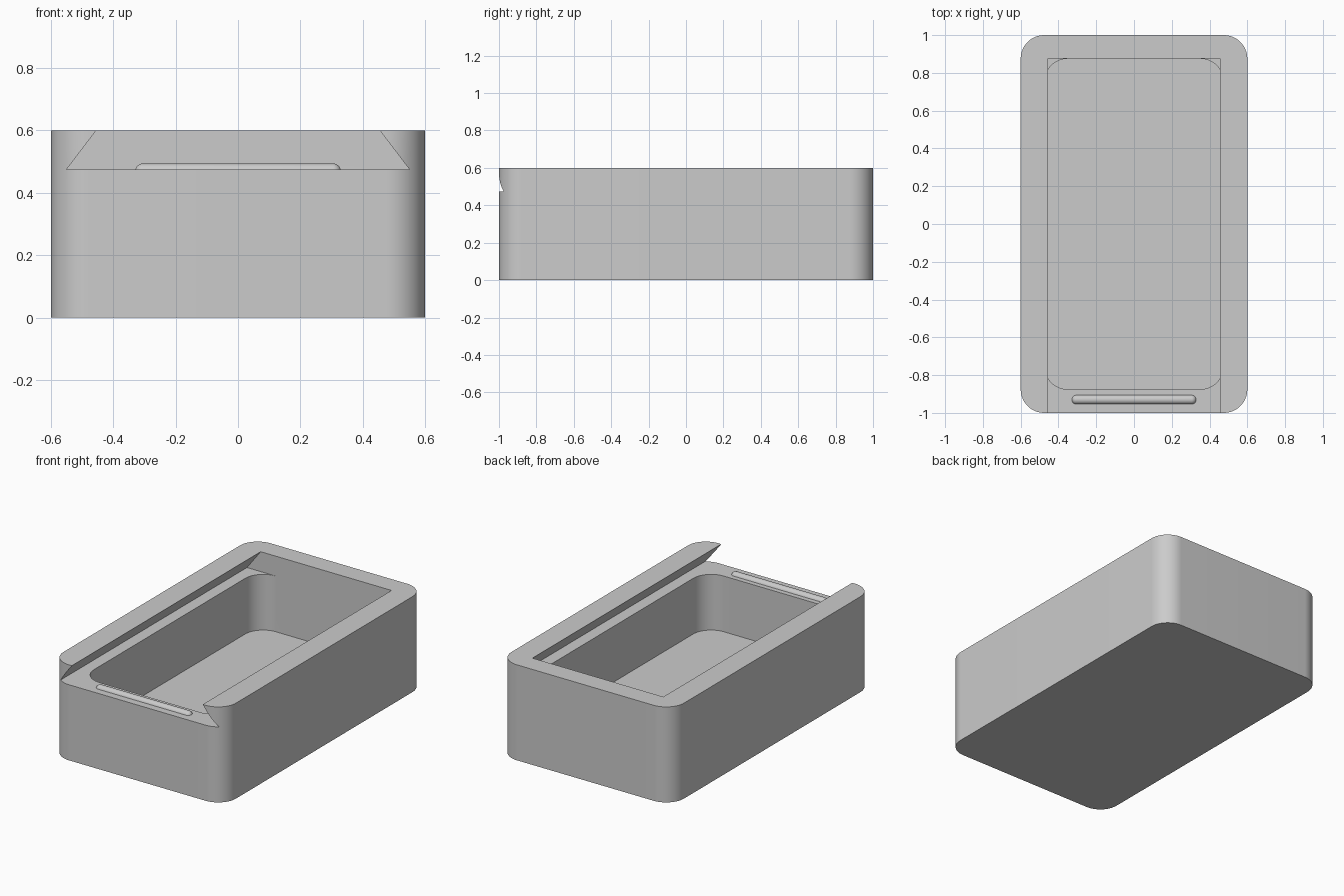
import bpy, bmesh, math
from mathutils import Matrix

if "Cube" in bpy.data.objects:
    bpy.data.objects.remove(bpy.data.objects["Cube"], do_unlink=True)

WALL = 0.125
HEIGHT = 0.6
LEDGE = HEIGHT - WALL      # floor of the lid channel

grey = bpy.data.materials.new("plain grey")
grey.use_nodes = True
colour = (0.6, 0.6, 0.6, 1)
grey.diffuse_color = colour
grey.node_tree.nodes["Principled BSDF"].inputs["Base Color"].default_value = colour


def add_object(name, bm):
    bmesh.ops.recalc_face_normals(bm, faces=bm.faces)
    mesh = bpy.data.meshes.new(name)
    bm.to_mesh(mesh)
    bm.free()
    mesh.materials.append(grey)
    obj = bpy.data.objects.new(name, mesh)
    bpy.context.collection.objects.link(obj)
    return obj


def prism(name, points, offset):
    """Extrude a closed outline along an offset vector."""
    bm = bmesh.new()
    face = bm.faces.new([bm.verts.new(p) for p in points])
    top = bmesh.ops.extrude_face_region(bm, geom=[face])["geom"]
    verts = [v for v in top if isinstance(v, bmesh.types.BMVert)]
    bmesh.ops.translate(bm, verts=verts, vec=offset)
    return add_object(name, bm)


def rounded_outline(half_x, half_y, radius, z, steps=20):
    points = []
    for quarter, (sx, sy) in enumerate([(1, 1), (-1, 1), (-1, -1), (1, -1)]):
        for i in range(steps + 1):
            a = (quarter + i / steps) * math.pi / 2
            points.append((sx * (half_x - radius) + radius * math.cos(a),
                           sy * (half_y - radius) + radius * math.sin(a), z))
    return points


def select_only(obj):
    bpy.ops.object.select_all(action='DESELECT')
    obj.select_set(True)
    bpy.context.view_layer.objects.active = obj


def cut(target, cutter):
    mod = target.modifiers.new("cut", 'BOOLEAN')
    mod.operation = 'DIFFERENCE'
    mod.solver = 'EXACT'
    mod.object = cutter
    select_only(target)
    bpy.ops.object.modifier_apply(modifier=mod.name)
    bpy.data.objects.remove(cutter, do_unlink=True)


# Box body with rounded vertical corners
body = prism("box_body", rounded_outline(0.6, 1, WALL, 0), (0, 0, HEIGHT))

# Storage cavity, leaving an even wall and floor
cut(body, prism("cavity_cutter",
                rounded_outline(0.6 - WALL, 1 - WALL, WALL, WALL),
                (0, 0, LEDGE - WALL + 0.03)))

# Dovetail channel for a sliding lid, open at the front
low, high, over = 0.55, 0.455, 0.02
top_x = high - over * (low - high) / WALL
section = [(-low, LEDGE), (low, LEDGE), (top_x, HEIGHT + over), (-top_x, HEIGHT + over)]
cut(body, prism("channel_cutter", [(x, -1.1, z) for x, z in section],
                (0, 1.1 + 1 - WALL, 0)))

# Half-buried rounded ridge that catches the lid
bm = bmesh.new()
radius, half_length = 0.025, 0.33
bmesh.ops.create_uvsphere(bm, u_segments=24, v_segments=16, radius=radius,
                          matrix=Matrix.Rotation(math.pi / 2, 4, 'Y'))
middle = [e for e in bm.edges if all(abs(v.co.x) < 1e-5 for v in e.verts)]
bmesh.ops.split_edges(bm, edges=middle)
for face in bm.faces:
    face.tag = face.calc_center_median().x > 0
for side in (True, False):
    verts = {v for f in bm.faces if f.tag == side for v in f.verts}
    shift = half_length - radius
    bmesh.ops.translate(bm, verts=list(verts), vec=(shift if side else -shift, 0, 0))
bmesh.ops.bridge_loops(bm, edges=[e for e in bm.edges if e.is_boundary])
bmesh.ops.translate(bm, verts=bm.verts, vec=(0, -0.93, LEDGE - 0.006))
ridge = add_object("lid_catch_ridge", bm)

for obj in (body, ridge):
    select_only(obj)
    bpy.ops.object.shade_smooth_by_angle(angle=math.radians(30))
